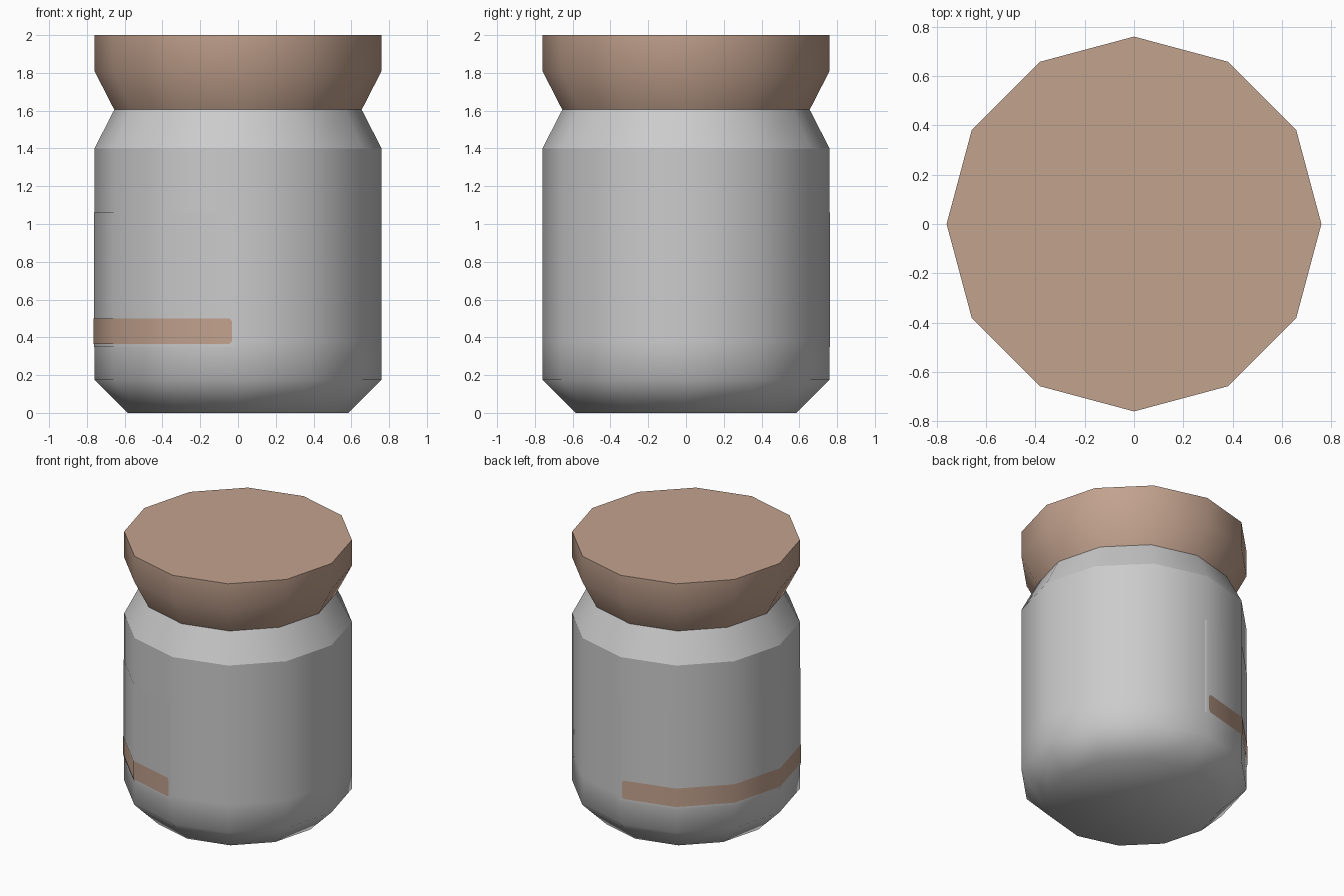
import bpy, bmesh
from math import sin, cos, radians

if "Cube" in bpy.data.objects:
    bpy.data.objects.remove(bpy.data.objects["Cube"])

SIDES = 12
STEP = 360 / SIDES
RADIUS = 0.76


def make_material(name, rgb):
    mat = bpy.data.materials.new(name)
    mat.use_nodes = True
    mat.diffuse_color = (*rgb, 1)
    mat.node_tree.nodes["Principled BSDF"].inputs["Base Color"].default_value = (*rgb, 1)
    return mat


grey = make_material("pale grey", (0.6, 0.6, 0.6))
tan = make_material("warm tan", (0.54, 0.36, 0.27))


def finish(name, bm, mat):
    for face in bm.faces:
        face.smooth = True
    mesh = bpy.data.meshes.new(name)
    bm.to_mesh(mesh)
    bm.free()
    mesh.materials.append(mat)
    obj = bpy.data.objects.new(name, mesh)
    bpy.context.collection.objects.link(obj)
    return obj


def turned(name, profile, mat, sharp_levels):
    """Closed twelve-sided solid from (radius, height) pairs, bottom to top."""
    bm = bmesh.new()
    rings = []
    for r, z in profile:
        angles = [radians(STEP * i) for i in range(SIDES)]
        rings.append([bm.verts.new((r * cos(a), r * sin(a), z)) for a in angles])
    for low, high in zip(rings, rings[1:]):
        for i in range(SIDES):
            j = (i + 1) % SIDES
            bm.faces.new((low[i], low[j], high[j], high[i]))
    bm.faces.new(rings[0][::-1])
    bm.faces.new(rings[-1])
    # Keep the chosen rims crisp
    for level in sharp_levels:
        for edge in bm.edges:
            if all(v in rings[level] for v in edge.verts):
                edge.smooth = False
    return finish(name, bm, mat)


def wrapped_strip(name, start, end, bottom, top, lift, mat, corner=0):
    """Thin strip that hugs the facets of the jar between two angles."""
    columns = [(start, corner), (end, corner)]
    if corner:
        columns += [(start + 1, 0), (end - 1, 0)]
    columns += [(STEP * i, 0) for i in range(SIDES) if start + 1 < STEP * i < end - 1]
    bm = bmesh.new()
    pairs = []
    for angle, inset in sorted(columns):
        half = STEP / 2
        r = (RADIUS + lift) * cos(radians(half)) / cos(radians(angle % STEP - half))
        x, y = r * cos(radians(angle)), r * sin(radians(angle))
        pairs.append([bm.verts.new((x, y, z)) for z in (bottom + inset, top - inset)])
    for a, b in zip(pairs, pairs[1:]):
        bm.faces.new((a[0], b[0], b[1], a[1]))
    return finish(name, bm, mat)


# Jar body: chamfered base, straight wall, sloping shoulder
turned("jar_body",
       [(0.585, 0), (RADIUS, 0.175), (RADIUS, 0.38), (RADIUS, 1.4), (0.655, 1.605)],
       grey, [3, 4])

# Flared stopper with a flat top
turned("stopper", [(0.655, 1.605), (RADIUS, 1.81), (RADIUS, 2)], tan, [0, 2])

# Label around one half of the wall, with a coloured band along its lower edge
wrapped_strip("label", 88.6, 268.6, 0.35, 1.06, 0.003, grey)
wrapped_strip("label_band", 91, 267.6, 0.365, 0.5, 0.006, tan, corner=0.015)
